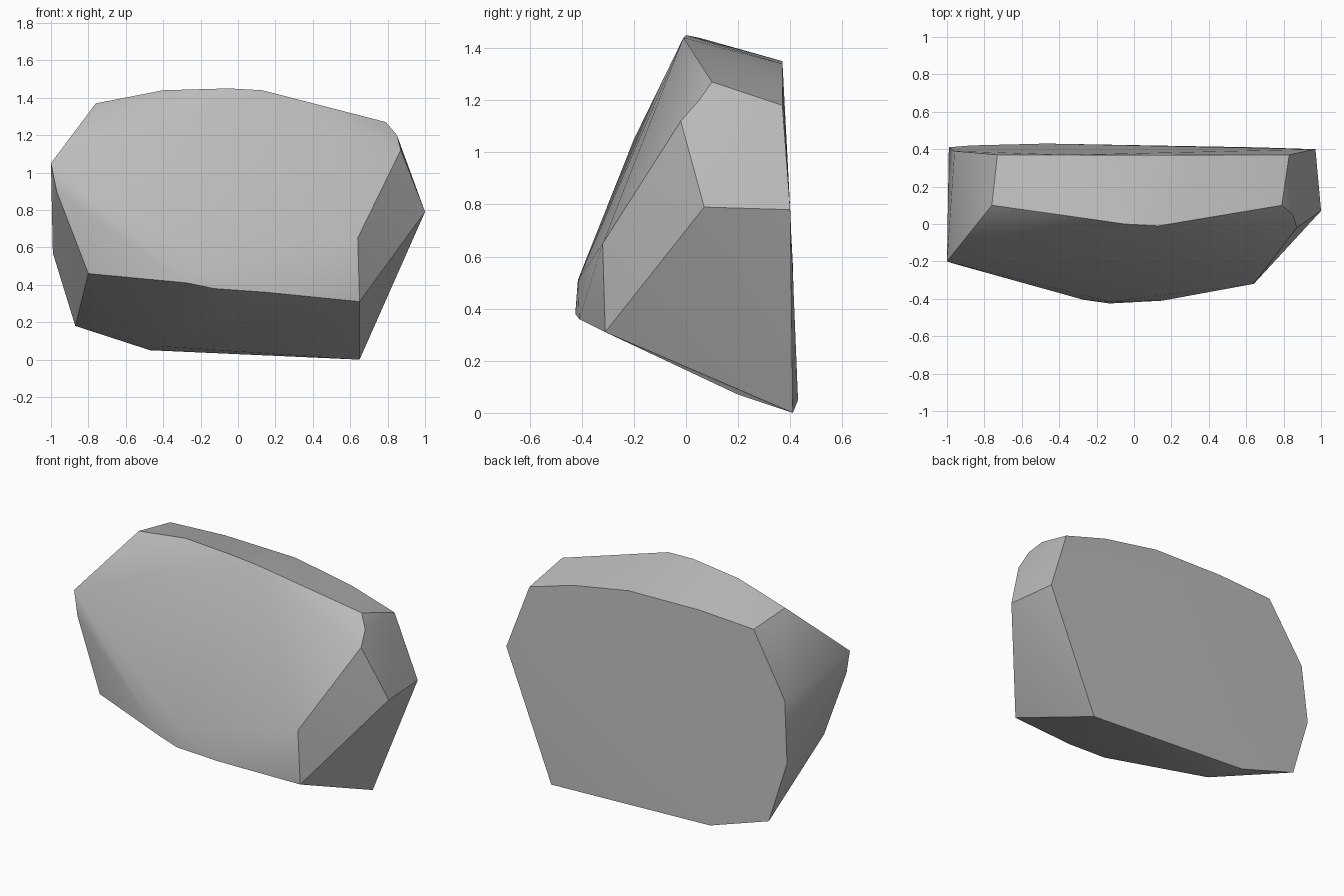
import bpy, bmesh, math

cube = bpy.data.objects.get("Cube")
if cube:
    bpy.data.objects.remove(cube, do_unlink=True)

# Corners of the boulder, grouped by region
top_rim = [(-.76, .10, 1.37), (-.40, .05, 1.44), (-.05, 0, 1.45), (.13, -.01, 1.44),
           (.79, .10, 1.27), (.85, .05, 1.20), (.87, -.02, 1.12)]
back_rim = [(-.73, .37, 1.33), (-.35, .37, 1.35), (.14, .37, 1.34), (.53, .37, 1.27),
            (.83, .37, 1.18), (.97, .40, .78), (.65, .41, 0), (-.47, .43, .05),
            (-.87, .42, .18), (-.99, .41, .57), (-.96, .39, .95)]
sides = [(-1, -.20, 1.05), (-.97, -.21, .90), (1, .07, .79)]
front_belly = [(-.80, -.23, .46), (-.27, -.405, .41), (-.13, -.425, .38), (.15, -.41, .36),
               (.65, -.31, .31), (.64, -.32, .65), (-.13, -.415, .51)]
underside = [(-.40, .20, .07)]

# Wrap the corners in a convex skin and merge nearly flat facets
bm = bmesh.new()
for p in top_rim + back_rim + sides + front_belly + underside:
    bm.verts.new(p)
hull = bmesh.ops.convex_hull(bm, input=bm.verts[:])
bmesh.ops.delete(bm, geom=[v for v in bm.verts if not v.link_faces], context='VERTS')
bmesh.ops.dissolve_limit(bm, angle_limit=math.radians(2.5), verts=bm.verts[:], edges=bm.edges[:])
bmesh.ops.recalc_face_normals(bm, faces=bm.faces[:])
mesh = bpy.data.meshes.new("boulder")
bm.to_mesh(mesh)
bm.free()

boulder = bpy.data.objects.new("boulder", mesh)
bpy.context.collection.objects.link(boulder)

# Plain grey stone
stone = bpy.data.materials.new("grey stone")
stone.use_nodes = True
colour = (.5, .5, .5, 1)
stone.diffuse_color = colour
stone.node_tree.nodes["Principled BSDF"].inputs["Base Color"].default_value = colour
mesh.materials.append(stone)

# Soft facets with sharp main ridges
bpy.ops.object.select_all(action='DESELECT')
boulder.select_set(True)
bpy.context.view_layer.objects.active = boulder
bpy.ops.object.shade_smooth_by_angle(angle=math.radians(30))
